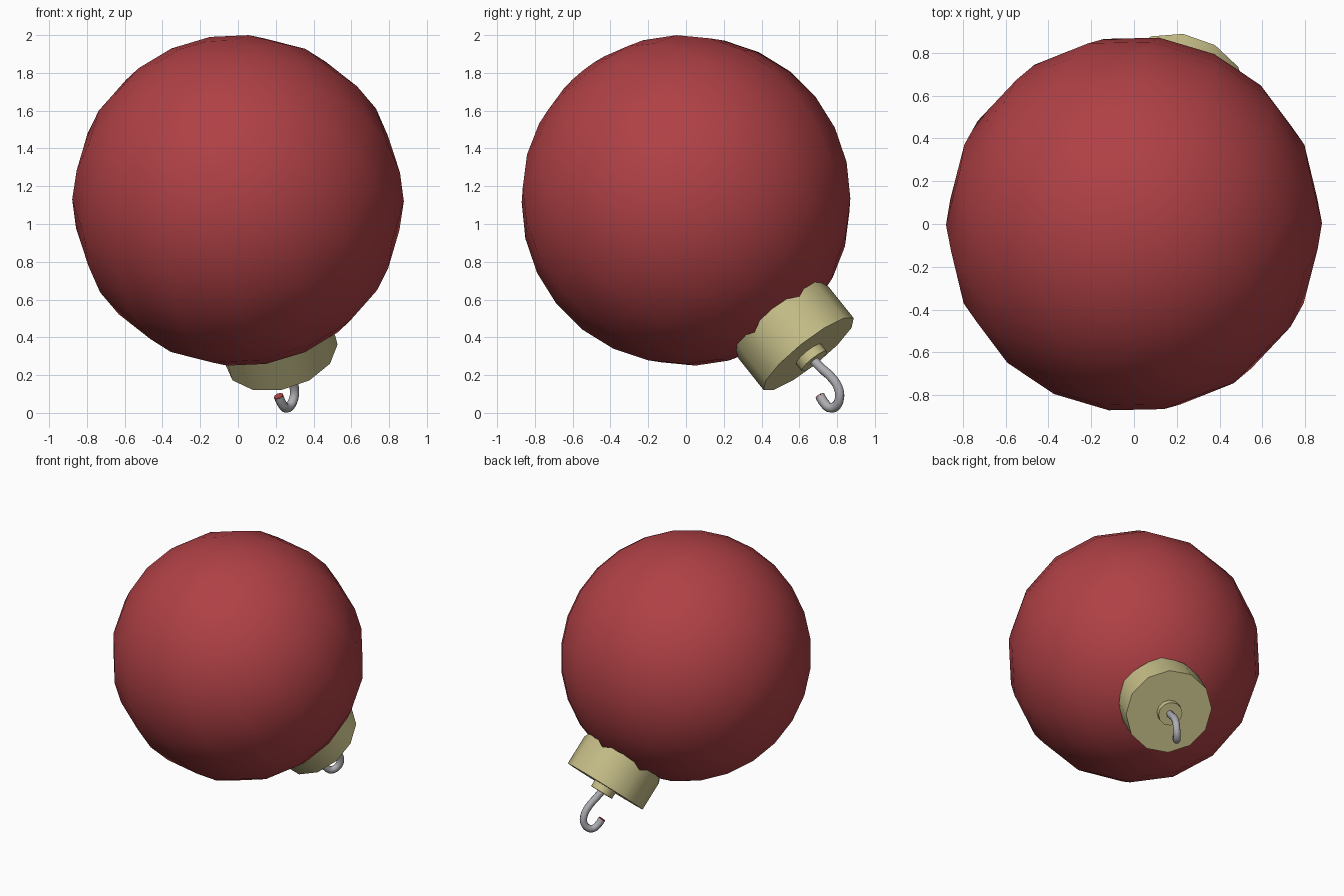
import bpy, bmesh, math
from mathutils import Vector, Matrix

cube = bpy.data.objects.get("Cube")
if cube:
    bpy.data.objects.remove(cube)


def material(name, color):
    m = bpy.data.materials.new(name)
    m.use_nodes = True
    m.diffuse_color = (*color, 1)
    m.node_tree.nodes["Principled BSDF"].inputs["Base Color"].default_value = (*color, 1)
    return m


red = material("red glass", (0.43, 0.052, 0.06))
gold = material("pale gold", (0.57, 0.52, 0.25))
silver = material("silver wire", (0.42, 0.42, 0.45))

# Tilted frame: origin at the ball centre, local z runs out through the cap
axis = Vector((0.215, 0.609, -0.763)).normalized()
side = (Vector((1, 0, 0)) - axis * axis.x).normalized()
frame = Matrix((side, axis.cross(side), axis)).transposed().to_4x4()
frame.translation = (0, 0, 1.125)


def finish(name, bm, mat, matrix, angle):
    bmesh.ops.recalc_face_normals(bm, faces=bm.faces)
    mesh = bpy.data.meshes.new(name)
    bm.to_mesh(mesh)
    bm.free()
    mesh.materials.append(mat)
    obj = bpy.data.objects.new(name, mesh)
    obj.matrix_world = matrix
    bpy.context.collection.objects.link(obj)
    bpy.ops.object.select_all(action='DESELECT')
    obj.select_set(True)
    bpy.context.view_layer.objects.active = obj
    bpy.ops.object.shade_smooth_by_angle(angle=math.radians(angle))
    return obj


# Ball
bm = bmesh.new()
bmesh.ops.create_uvsphere(bm, u_segments=16, v_segments=14, radius=0.878)
finish("ball", bm, red, frame, 60)

# Cap: twelve-sided cup with a rim of six scallops
bm = bmesh.new()
rim, base = [], []
for i in range(24):
    a = math.radians(15 * i)
    r = 0.305 * (1 if i % 2 == 0 else math.cos(math.radians(15)))
    x, y = r * math.cos(a), r * math.sin(a)
    rim.append(bm.verts.new((x, y, 0.848 - 0.05 * abs(math.cos(3 * a)))))
    base.append(bm.verts.new((x, y, 1.066)))
for i in range(24):
    j = (i + 1) % 24
    bm.faces.new((rim[i], rim[j], base[j], base[i]))
bm.faces.new(base)
finish("cap", bm, gold, frame, 40)

# Collar that holds the wire
bm = bmesh.new()
bmesh.ops.create_cone(bm, cap_ends=True, segments=12, radius1=0.085, radius2=0.085,
                      depth=0.06, matrix=Matrix.Translation((0, 0, 1.085)))
finish("collar", bm, gold, frame, 40)

# Wire hook
path = [(0.236, 0.665, 0.29), (0.262, 0.715, 0.238), (0.285, 0.768, 0.19),
        (0.298, 0.807, 0.13), (0.295, 0.812, 0.075), (0.272, 0.79, 0.034),
        (0.25, 0.76, 0.028), (0.229, 0.73, 0.055), (0.215, 0.71, 0.088)]
curve = bpy.data.curves.new("hook", 'CURVE')
curve.dimensions = '3D'
curve.bevel_depth = 0.026
curve.bevel_resolution = 2
curve.resolution_u = 4
spline = curve.splines.new('BEZIER')
spline.bezier_points.add(len(path) - 1)
for p, co in zip(spline.bezier_points, path):
    p.co = co
    p.handle_left_type = p.handle_right_type = 'AUTO'
curve.materials.append(silver)
hook = bpy.data.objects.new("hook", curve)
bpy.context.collection.objects.link(hook)

# Red end face of the hook
tip = Vector(path[-1])
out = tip - Vector(path[-2])
bm = bmesh.new()
bmesh.ops.create_cone(bm, cap_ends=True, segments=8, radius1=0.026, radius2=0.026, depth=0.006)
finish("hook_tip", bm, red,
       Matrix.Translation(tip) @ out.to_track_quat('Z', 'Y').to_matrix().to_4x4(), 40)
